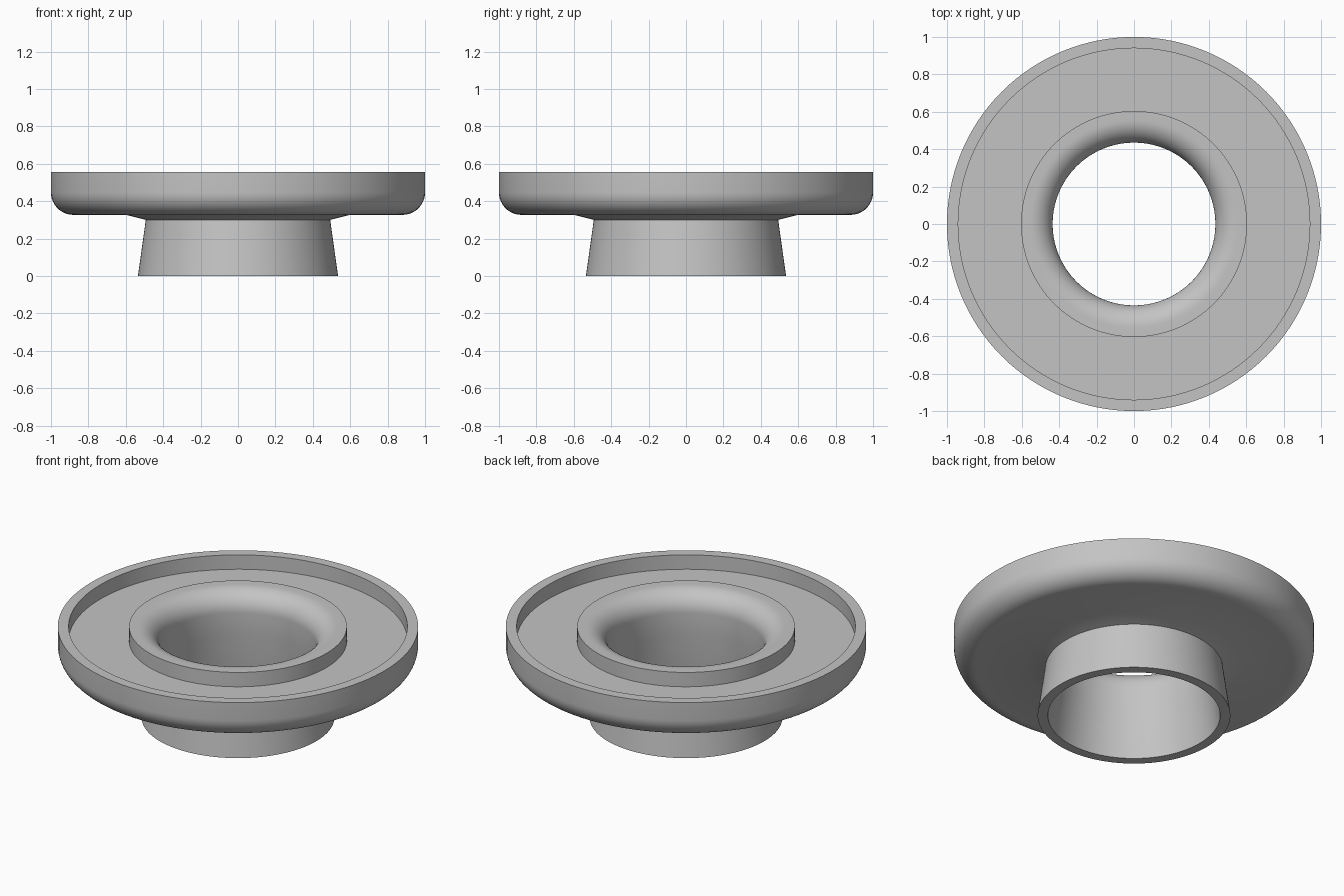
import bpy, bmesh, math

cube = bpy.data.objects.get("Cube")
if cube:
    bpy.data.objects.remove(cube, do_unlink=True)

SEGMENTS = 128


def material(name, rgb):
    mat = bpy.data.materials.new(name)
    mat.use_nodes = True
    mat.diffuse_color = (*rgb, 1)
    mat.node_tree.nodes["Principled BSDF"].inputs["Base Color"].default_value = (*rgb, 1)
    return mat


def arc(r, z, radius, start, end, steps=12):
    """Profile points on a circular fillet, angles in degrees."""
    angles = [math.radians(start + (end - start) * i / steps) for i in range(steps + 1)]
    return [(r + radius * math.cos(a), z + radius * math.sin(a)) for a in angles]


def lathe(name, profile, mat):
    """Revolve a closed (radius, height) profile around z."""
    bm = bmesh.new()
    verts = [bm.verts.new((r, 0, z)) for r, z in profile]
    edges = [bm.edges.new((a, b)) for a, b in zip(verts, verts[1:] + verts[:1])]
    bmesh.ops.spin(bm, geom=verts + edges, cent=(0, 0, 0), axis=(0, 0, 1),
                   angle=2 * math.pi, steps=SEGMENTS, use_merge=False)
    bmesh.ops.remove_doubles(bm, verts=bm.verts[:], dist=1e-5)
    bmesh.ops.recalc_face_normals(bm, faces=bm.faces[:])
    mesh = bpy.data.meshes.new(name)
    bm.to_mesh(mesh)
    bm.free()
    mesh.materials.append(mat)
    obj = bpy.data.objects.new(name, mesh)
    bpy.context.collection.objects.link(obj)
    bpy.ops.object.select_all(action='DESELECT')
    obj.select_set(True)
    bpy.context.view_layer.objects.active = obj
    bpy.ops.object.shade_smooth_by_angle(angle=math.radians(30))
    return obj


TOP, FLOOR, BASE = 0.557, 0.469, 0.327
LIP, FILLET = 0.12, 0.12

profile = [(0.478, 0), (0.535, 0), (0.493, 0.3)]              # flared neck
profile += [(0.6, BASE)]                                      # shallow cone under the dish
profile += arc(1 - FILLET, BASE + FILLET, FILLET, -90, 0)     # rounded outer edge
profile += [(1, TOP), (0.94, TOP), (0.94, FLOOR)]             # rim
profile += [(0.604, FLOOR), (0.604, TOP)]                     # channel and inner ring
profile += arc(0.435 + LIP, TOP - LIP, LIP, 90, 180)          # rounded throat
profile += [(0.437, 0.3)]

lathe("flanged_ring", profile, material("grey", (0.55, 0.55, 0.55)))
